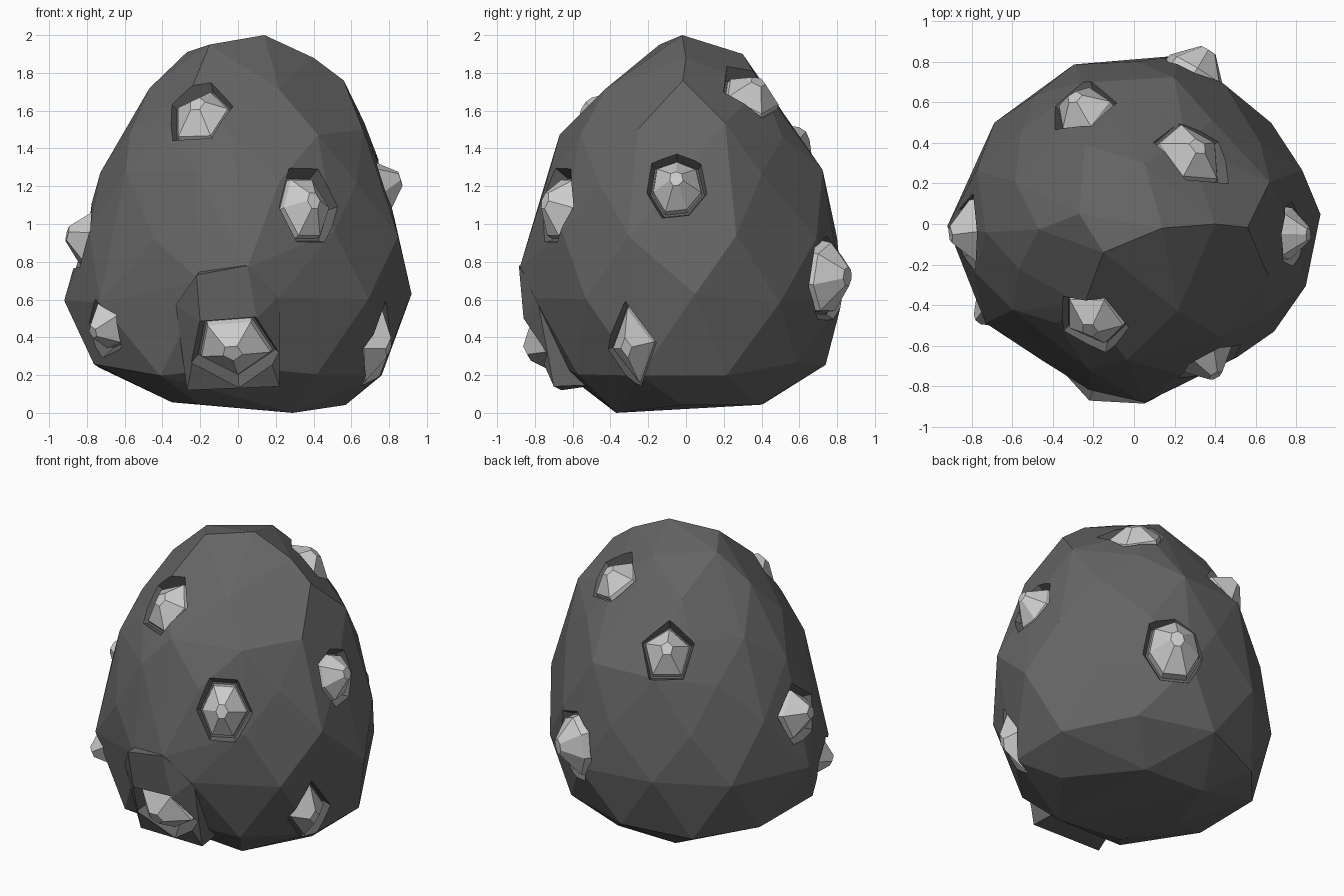
import bpy, bmesh, random
from math import sin, cos, pi, radians
from mathutils import Vector
from mathutils.bvhtree import BVHTree

if "Cube" in bpy.data.objects:
    bpy.data.objects.remove(bpy.data.objects["Cube"])

random.seed(4)


def material(name, v):
    m = bpy.data.materials.new(name)
    m.diffuse_color = (v, v, v, 1)
    m.use_nodes = True
    m.node_tree.nodes["Principled BSDF"].inputs["Base Color"].default_value = m.diffuse_color
    return m


def add_object(name, bm, mat=None):
    bmesh.ops.recalc_face_normals(bm, faces=bm.faces)
    me = bpy.data.meshes.new(name)
    bm.to_mesh(me)
    bm.free()
    ob = bpy.data.objects.new(name, me)
    bpy.context.collection.objects.link(ob)
    if mat:
        me.materials.append(mat)
    return ob


def hull(name, pts, mat):
    bm = bmesh.new()
    for p in pts:
        bm.verts.new(p)
    res = bmesh.ops.convex_hull(bm, input=bm.verts)
    junk = {g for g in res['geom_interior'] + res['geom_unused'] if isinstance(g, bmesh.types.BMVert)}
    bmesh.ops.delete(bm, geom=list(junk), context='VERTS')
    bmesh.ops.dissolve_limit(bm, angle_limit=radians(4), verts=bm.verts, edges=bm.edges)
    return add_object(name, bm, mat)


def boolean(target, tool, op):
    m = target.modifiers.new(op, 'BOOLEAN')
    m.operation, m.solver, m.object = op, 'EXACT', tool
    bpy.context.view_layer.objects.active = target
    bpy.ops.object.modifier_apply(modifier=m.name)
    bpy.data.objects.remove(tool)


def loft(bm, rings):
    """Closed solid through rings of points."""
    vs = [[bm.verts.new(p) for p in r] for r in rings]
    n = len(vs[0])
    for a, b in zip(vs, vs[1:]):
        for i in range(n):
            j = (i + 1) % n
            bm.faces.new((a[i], a[j], b[j], b[i]))
    bm.faces.new(vs[0][::-1])
    bm.faces.new(vs[-1])


rock = material("dark_stone", 0.13)
ore = material("pale_crystal", 0.55)

# Boulder: rings of (height, start angle, radii counter-clockwise from +x)
levels = [
    (0.04, 0, (.57, .46, .46, .35, .42, .45)),
    (0.23, 18, (.79, .74, .74, .74, .78, .81, .75, .66, .71, .79)),
    (0.60, 0, (.92, .84, .86, .84, .85, .92, .88, .82, .83, .87)),
    (0.95, 18, (.87, .82, .80, .80, .82, .82, .81, .83, .83, .90)),
    (1.25, 0, (.78, .74, .75, .74, .72, .73, .73, .75, .77, .78)),
    (1.50, 18, (.70, .64, .58, .60, .62, .61, .62, .67, .70, .71)),
    (1.72, 0, (.56, .48, .46, .47, .47, .48)),
]
pts = [(.14, -.02, 2), (-.15, -.14, 1.95), (.40, 0, 1.88), (.05, .3, 1.9), (-.27, .05, 1.91), (.29, -.37, 0),
       (-.2, -.83, .7), (.05, -.88, .77)]
for z, start, radii in levels:
    for i, r in enumerate(radii):
        a = radians(start) + 2 * pi * i / len(radii) + random.uniform(-.06, .06)
        dz = random.uniform(-.04, .04) if z > .1 else random.uniform(0, .02)
        pts.append((r * cos(a), r * sin(a), z + dz))
body = hull("boulder", pts, rock)

# Jutting lump low on the front
lump = hull("front_lump", [
    (-.22, -.87, .73), (.05, -.885, .78), (-.33, -.75, .57), (.22, -.79, .62), (.22, -.70, .14),
    (-.27, -.66, .12), (-.2, -.84, .48), (.1, -.86, .5), (-.1, -.5, .85),
    (0, -.3, .7), (-.2, -.45, .15), (.2, -.45, .15)], rock)
boolean(body, lump, 'UNION')

# Crystals: position, half width, half height, sides, start angle, lift
crystals = [
    ((-.19, -.47, 1.58), .155, .17, 5, 90, -.035),
    ((.38, -.71, 1.10), .135, .185, 6, 120, -.01),
    ((.80, -.05, 1.21), .125, .145, 7, 90, 0),
    ((-.80, -.04, .91), .16, .15, 5, 90, .005),
    ((-.74, -.45, .43), .11, .125, 5, 100, -.01),
    ((.74, -.29, .35), .115, .19, 4, 95, -.03),
    ((-.03, -.80, .33), .19, .16, 5, 60, -.01),
    ((-.27, .58, 1.43), .14, .16, 5, 90, -.01),
    ((.29, .36, 1.70), .17, .155, 5, 40, -.035),
    ((.32, .78, .72), .16, .19, 7, 90, .02),
]
bm = bmesh.new()
bm.from_mesh(body.data)
tree = BVHTree.FromBMesh(bm)
bm.free()
sockets = bmesh.new()
for k, (pos, w, h, n, start, lift) in enumerate(crystals):
    loc, normal, _, _ = tree.find_nearest(Vector(pos))
    out = (normal + (loc - Vector((0, 0, .8))).normalized() * .5).normalized()
    side = Vector((0, 0, 1)).cross(out).normalized()
    up = out.cross(side)
    wob = [random.uniform(.92, 1.08) for _ in range(n)]

    def ring(scale, height, shift=0):
        c = loc + out * height + up * shift
        angs = [radians(start) + 2 * pi * i / n for i in range(n)]
        return [c + (side * w * cos(a) + up * h * sin(a)) * scale * q for a, q in zip(angs, wob)]

    loft(sockets, [ring(1.12, -.07), ring(1.32, 0), ring(1.7, .14)])
    gem = bmesh.new()
    loft(gem, [ring(1.06, -.09), ring(1.0, -.025 + lift * .5), ring(.28, .078 + lift, .01)])
    add_object("crystal_%d" % (k + 1), gem, ore)

# Sunken sockets around the crystals
cutter = add_object("socket_cutter", sockets, rock)
cutter.hide_render = True
boolean(body, cutter, 'DIFFERENCE')
